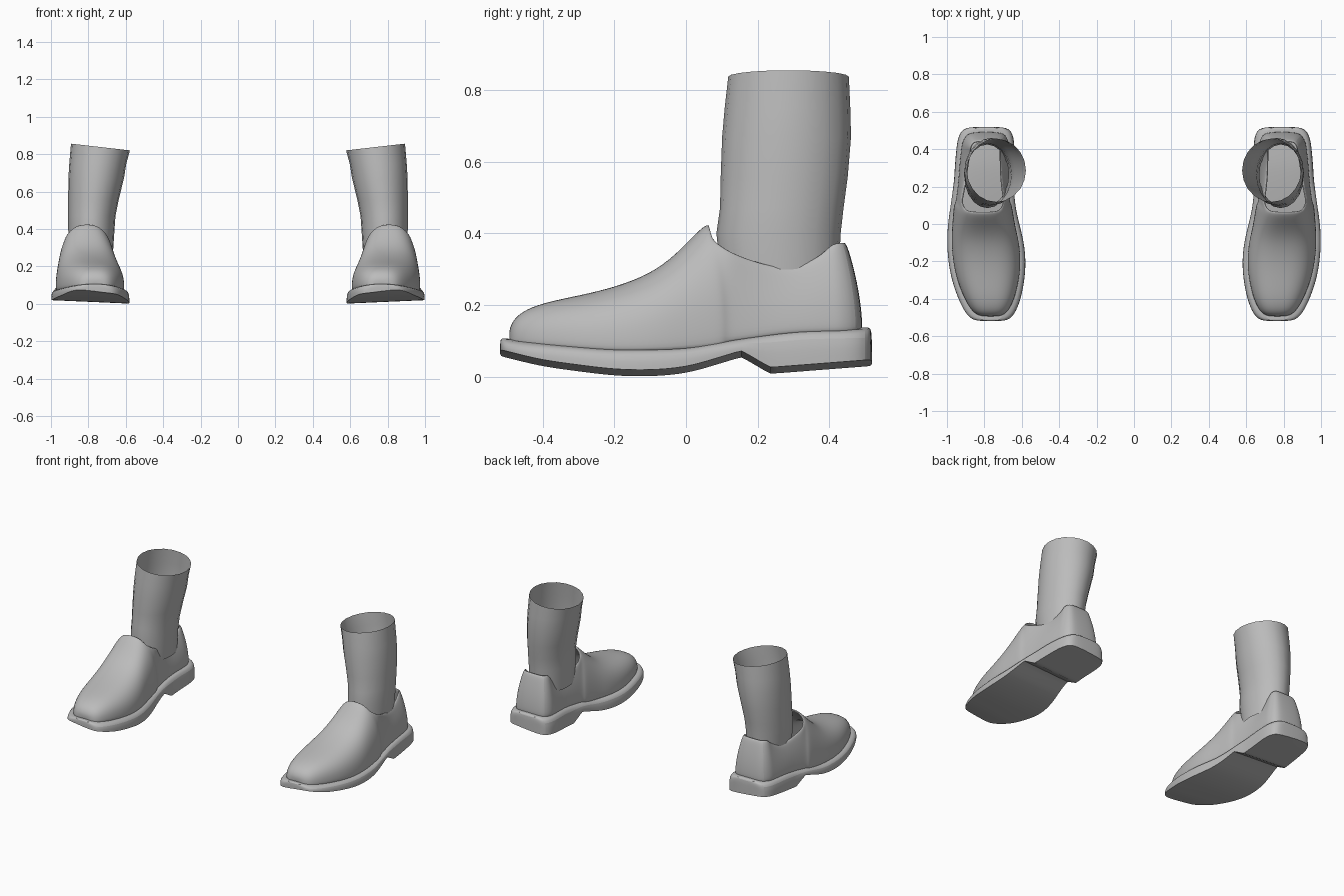
import bpy, bmesh, math

cube = bpy.data.objects.get("Cube")
if cube:
    bpy.data.objects.remove(cube)

grey = bpy.data.materials.new("plain grey")
grey.use_nodes = True
grey.diffuse_color = (0.5, 0.5, 0.5, 1)
grey.node_tree.nodes["Principled BSDF"].inputs["Base Color"].default_value = (0.5, 0.5, 0.5, 1)


def interp(table, y, col=1):
    """Read a column of a sorted table at y, with straight lines between rows."""
    if y <= table[0][0]:
        return table[0][col]
    for a, b in zip(table, table[1:]):
        if y <= b[0]:
            return a[col] + (b[col] - a[col]) * (y - a[0]) / (b[0] - a[0])
    return table[-1][col]


def finish(bm, name, levels, thickness=0):
    """Turn a left-hand part into a smooth object mirrored to the right."""
    bmesh.ops.recalc_face_normals(bm, faces=bm.faces)
    mesh = bpy.data.meshes.new(name)
    bm.to_mesh(mesh)
    bm.free()
    mesh.materials.append(grey)
    obj = bpy.data.objects.new(name, mesh)
    bpy.context.collection.objects.link(obj)
    for poly in mesh.polygons:
        poly.use_smooth = True
    if thickness:
        solid = obj.modifiers.new("thickness", 'SOLIDIFY')
        solid.thickness = thickness
        solid.offset = -1
    if levels:
        sub = obj.modifiers.new("smooth", 'SUBSURF')
        sub.levels = sub.render_levels = levels
    obj.modifiers.new("pair", 'MIRROR').use_mirror_merge = False
    bpy.context.view_layer.objects.active = obj
    obj.select_set(True)
    bpy.ops.object.shade_smooth_by_angle(angle=math.radians(40))
    obj.select_set(False)
    return obj


def bridge(bm, a, b, closed=False):
    n = len(a)
    for i in range(n if closed else n - 1):
        j = (i + 1) % n
        bm.faces.new((a[i], a[j], b[j], b[i]))


# Plan outline of the sole: y, inner x, outer x
outline = [(-.52, .7, .83), (-.508, .662, .872), (-.47, .632, .905), (-.4, .605, .94),
           (-.3, .585, .975), (-.2, .578, .993), (-.1, .588, 1), (0, .613, .995),
           (.08, .632, .983), (.155, .64, .972), (.235, .645, .962), (.32, .645, .957),
           (.4, .64, .95), (.46, .642, .942), (.505, .66, .92), (.52, .7, .88)]
bottom = [(-.52, .058), (-.4, .028), (-.2, .002), (-.1, 0), (0, .008),
          (.155, .055), (.235, .008), (.52, .03)]
rim = [(-.52, .095), (-.4, .085), (-.2, .07), (0, .073), (.1, .093), (.3, .122), (.52, .125)]
TILT = .018

# Sole with heel block: closed sections from toe to heel
bm = bmesh.new()
crease = bm.edges.layers.float.new("crease_edge")
rings = []
for y, xi, xo in outline:
    zb, zt = interp(bottom, y), interp(rim, y)
    section = [(xi, zb), (xi, zt - .012), (xi + .03, zt + .014),
               (xo - .03, zt + .014), (xo, zt - .008), (xo, zb + TILT)]
    rings.append([bm.verts.new((x, y, z)) for x, z in section])
for a, b in zip(rings, rings[1:]):
    bridge(bm, a, b, True)
    for k in (0, 5):
        bm.edges.get((a[k], b[k]))[crease] = 1
for ring in (rings[0], rings[-1]):
    bm.faces.new(ring)
    bm.edges.get((ring[0], ring[5]))[crease] = 1
for ring in rings:
    if .1 < ring[0].co.y < .3:
        bm.edges.get((ring[0], ring[5]))[crease] = .8
        for k, m in ((0, 1), (4, 5)):
            bm.edges.get((ring[k], ring[m]))[crease] = .4
finish(bm, "sole", 2)

# Upper: arched vamp sections, then a wall that runs round the heel
SHRINK = .95
COLS, SIDE = 16, 5
crown = [(-.494, .13), (-.485, .155), (-.46, .182), (-.4, .207), (-.3, .227), (-.2, .25),
         (-.1, .288), (-.03, .34), (.03, .405), (.06, .43)]
collar = [(.06, .4), (.085, .378), (.12, .352), (.2, .32), (.29, .303), (.36, .33), (.44, .378)]


def upper_edges(y):
    return interp(outline, y / SHRINK) + .025, interp(outline, y / SHRINK, 2) - .022


bm = bmesh.new()
arches = []
for y, top in crown:
    xi, xo = upper_edges(y)
    base = interp(rim, y)
    arch = []
    for j in range(COLS + 1):
        t = math.pi * j / COLS
        c, s = math.cos(t), math.sin(t)
        power = 2 / 2.6
        x = (xi + xo) / 2 - (xo - xi) / 2 * math.copysign(abs(c) ** power, c)
        back = max(0, y + .03) * .5 * c * c
        arch.append(bm.verts.new((x, y + back, base + (top - base) * max(s, 0) ** power)))
    arches.append(arch)
for a, b in zip(arches, arches[1:]):
    bridge(bm, a, b)
bm.faces.new(arches[0])

heel_path = [.115, .16, .22, .29, .36, .41] + [r[0] * SHRINK for r in outline if r[0] > .45]
path = [(upper_edges(y)[0], y) for y in heel_path]
path += [(upper_edges(y)[1], y) for y in reversed(heel_path)]
columns = [arches[-1][:SIDE + 1]]
for x, y in path:
    base, top = interp(rim, y), interp(collar, y)
    dx, dy = .79 - x, min(0, .36 - y)
    length = math.hypot(dx, dy)
    column = []
    for j in range(SIDE + 1):
        h = j / SIDE
        lean = (.025 + .07 * max(0, y - .1)) * h ** 1.8 / length
        column.append(bm.verts.new((x + dx * lean, y + dy * lean, base + (top - base) * h)))
    columns.append(column)
columns.append(arches[-1][COLS - SIDE:][::-1])
for a, b in zip(columns, columns[1:]):
    bridge(bm, a, b)
finish(bm, "shoe_upper", 2, .014)

# Leg: open tube of oval rings: z, inner x, outer x, front y, back y
leg = [(.25, .67, .9, .1, .425), (.4, .66, .908, .085, .432), (.47, .655, .908, .095, .44),
       (.56, .637, .908, .097, .452), (.67, .61, .907, .101, .461),
       (.75, .597, .902, .108, .459), (.838, .578, .893, .118, .455)]
SEGMENTS = 20
bm = bmesh.new()
rings = []
for z, x0, x1, y0, y1 in leg:
    slope = .018 if z > .8 else 0
    ring = []
    for k in range(SEGMENTS):
        t = math.tau * k / SEGMENTS
        c, s = math.cos(t), math.sin(t)
        ring.append(bm.verts.new(((x0 + x1) / 2 + (x1 - x0) / 2 * c,
                                  (y0 + y1) / 2 + (y1 - y0) / 2 * s, z + slope * c)))
    rings.append(ring)
for a, b in zip(rings, rings[1:]):
    bridge(bm, a, b, True)
finish(bm, "leg", 0)
